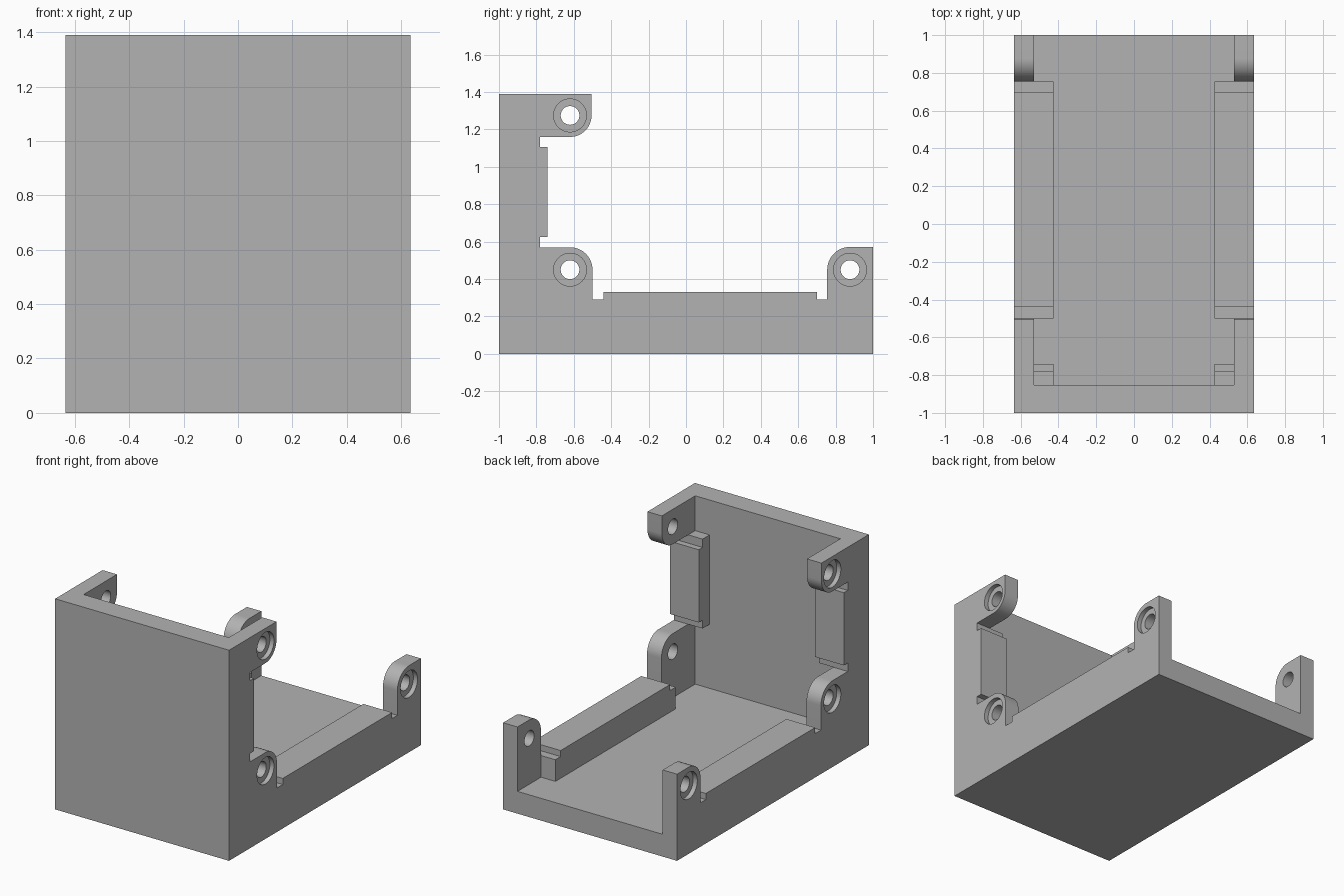
import bpy
import bmesh
from math import cos, sin, radians, pi
from mathutils import Matrix

if "Cube" in bpy.data.objects:
    bpy.data.objects.remove(bpy.data.objects["Cube"], do_unlink=True)

HALF_W, WALL_IN, RAIL_IN = 0.635, 0.53, 0.425
HEIGHT, FLOOR, FRONT_IN = 1.39, 0.147, -0.853
HOLES = [(-0.62, 1.275), (-0.62, 0.45), (0.877, 0.45)]

grey = bpy.data.materials.new("plain grey")
grey.use_nodes = True
grey.diffuse_color = (0.45, 0.45, 0.45, 1)
grey.node_tree.nodes["Principled BSDF"].inputs["Base Color"].default_value = grey.diffuse_color


def finish(name, bm):
    bmesh.ops.recalc_face_normals(bm, faces=bm.faces)
    mesh = bpy.data.meshes.new(name)
    bm.to_mesh(mesh)
    bm.free()
    mesh.materials.append(grey)
    obj = bpy.data.objects.new(name, mesh)
    bpy.context.collection.objects.link(obj)
    return obj


def prism(name, outline, x0, x1):
    """Extrude a (y, z) outline along x."""
    bm = bmesh.new()
    face = bm.faces.new([bm.verts.new((x0, y, z)) for y, z in outline])
    ext = bmesh.ops.extrude_face_region(bm, geom=[face])
    moved = [v for v in ext["geom"] if isinstance(v, bmesh.types.BMVert)]
    bmesh.ops.translate(bm, verts=moved, vec=(x1 - x0, 0, 0))
    return finish(name, bm)


def box(name, half_x, y0, y1, z0, z1):
    return prism(name, [(y0, z0), (y1, z0), (y1, z1), (y0, z1)], -half_x, half_x)


def rod(name, x, y, z, radius, length):
    """Cylinder along x, centred at the given point."""
    bm = bmesh.new()
    place = Matrix.Translation((x, y, z)) @ Matrix.Rotation(pi / 2, 4, "Y")
    bmesh.ops.create_cone(bm, cap_ends=True, segments=48, radius1=radius,
                          radius2=radius, depth=length, matrix=place)
    return finish(name, bm)


def arc(centre, r, a0, a1, n=16):
    angles = [radians(a0 + (a1 - a0) * i / n) for i in range(n + 1)]
    return [(centre[0] + r * cos(a), centre[1] + r * sin(a)) for a in angles]


def cut(target, cutter):
    cutter.hide_render = True
    mod = target.modifiers.new("cut", "BOOLEAN")
    mod.operation, mod.solver, mod.object = "DIFFERENCE", "EXACT", cutter
    graph = bpy.context.evaluated_depsgraph_get()
    mesh = bpy.data.meshes.new_from_object(target.evaluated_get(graph))
    target.modifiers.clear()
    target.data = mesh
    bpy.data.objects.remove(cutter, do_unlink=True)


# Side outline: floor, front wall, rounded screw ears and notched rails
top_ear, low_ear, back_ear = HOLES
outline = [(-1, 0), (1, 0), (1, 0.572)]
outline += arc(back_ear, 0.122, 90, 180)
outline += [(0.755, 0.29), (0.70, 0.29), (0.70, 0.33),
            (-0.44, 0.33), (-0.44, 0.29), (-0.5, 0.29)]
outline += arc(low_ear, 0.12, 0, 90)
outline += [(-0.78, 0.57), (-0.78, 0.625), (-0.74, 0.625),
            (-0.74, 1.105), (-0.78, 1.105), (-0.78, 1.16)]
outline += arc(top_ear, 0.115, -90, 0)
outline += [(-0.505, HEIGHT), (-1, HEIGHT)]
bracket = prism("bracket_body", outline, -HALF_W, HALF_W)

# Hollow between the rails, then the wider pockets beside the ears
cut(bracket, box("main_hollow", RAIL_IN, FRONT_IN, 2, FLOOR, 2))
cut(bracket, box("back_pocket", WALL_IN, 0.755, 2, FLOOR, 2))
cut(bracket, box("corner_pocket", WALL_IN, FRONT_IN, -0.5, FLOOR, 0.57))
cut(bracket, box("top_pocket", WALL_IN, FRONT_IN, 0, 1.16, 2))

# Screw holes with counterbores on the outer faces
for y, z in HOLES:
    cut(bracket, rod("screw_hole", 0, y, z, 0.05, 2))
    for side in (-1, 1):
        cut(bracket, rod("counterbore", side * HALF_W, y, z, 0.088, 0.06))

bpy.ops.object.select_all(action="DESELECT")
bracket.select_set(True)
bpy.context.view_layer.objects.active = bracket
bpy.ops.object.shade_smooth_by_angle(angle=radians(30))
